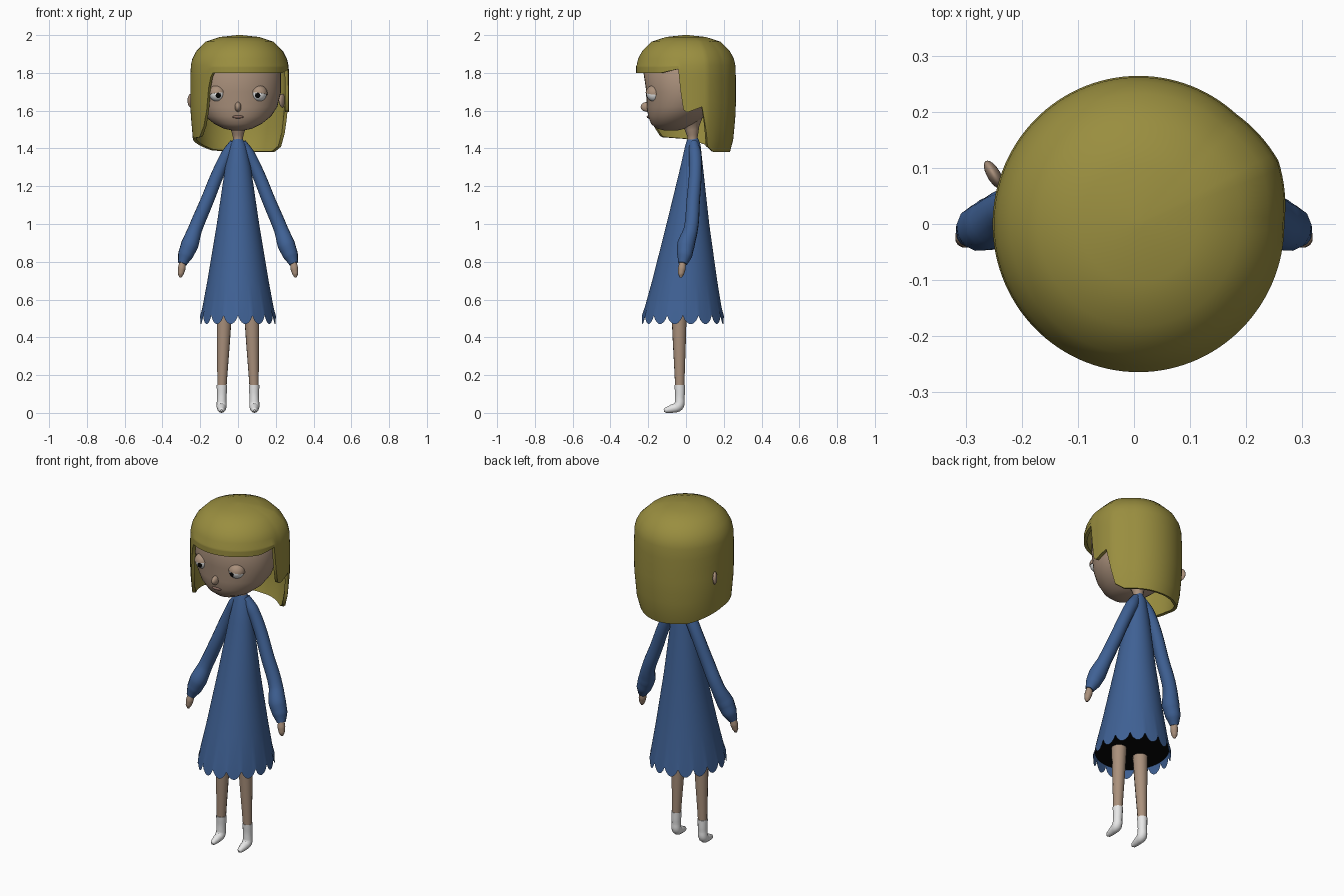
import bpy, bmesh
from math import sin, cos, pi, radians, degrees
from mathutils import Vector, Matrix

if "Cube" in bpy.data.objects:
    bpy.data.objects.remove(bpy.data.objects["Cube"])


def material(name, r, g, b):
    m = bpy.data.materials.new(name)
    m.use_nodes = True
    m.diffuse_color = (r, g, b, 1)
    bsdf = m.node_tree.nodes["Principled BSDF"]
    bsdf.inputs["Base Color"].default_value = (r, g, b, 1)
    bsdf.inputs["Roughness"].default_value = 0.8
    return m


HAIR = material("olive blonde", 0.32, 0.27, 0.05)
SKIN = material("skin", 0.40, 0.28, 0.20)
BLUE = material("dress blue", 0.05, 0.12, 0.30)
WHITE = material("white", 0.8, 0.8, 0.8)
BLACK = material("black", 0.002, 0.002, 0.002)
LIPS = material("lips", 0.24, 0.14, 0.11)


def finish(ob, mat, angle=50):
    ob.data.materials.clear()
    ob.data.materials.append(mat)
    bpy.ops.object.select_all(action='DESELECT')
    ob.select_set(True)
    bpy.context.view_layer.objects.active = ob
    for mod in list(ob.modifiers):
        bpy.ops.object.modifier_apply(modifier=mod.name)
    bpy.ops.object.shade_smooth_by_angle(angle=radians(angle))
    return ob


def add_mesh(name, bm):
    me = bpy.data.meshes.new(name)
    bm.to_mesh(me)
    bm.free()
    ob = bpy.data.objects.new(name, me)
    bpy.context.collection.objects.link(ob)
    return ob


def loft(name, rings, mat, caps=(), thickness=0):
    """Skin a stack of closed rings, capping the listed ring indices."""
    bm = bmesh.new()
    rows = [[bm.verts.new(p) for p in ring] for ring in rings]
    n = len(rows[0])
    for a, b in zip(rows, rows[1:]):
        for i in range(n):
            bm.faces.new((a[i], a[(i + 1) % n], b[(i + 1) % n], b[i]))
    for c in caps:
        bm.faces.new(rows[c])
    bmesh.ops.recalc_face_normals(bm, faces=bm.faces)
    ob = add_mesh(name, bm)
    if thickness:
        mod = ob.modifiers.new("thickness", 'SOLIDIFY')
        mod.thickness = thickness
        mod.offset = -1
    return finish(ob, mat)


def ellipse(z, rx, ry, cy=0.0, n=40):
    return [(rx * cos(2 * pi * i / n), cy + ry * sin(2 * pi * i / n), z) for i in range(n)]


def tube(name, points, mat):
    """Rounded limb through (x, y, z, radius) points."""
    cu = bpy.data.curves.new(name, 'CURVE')
    cu.dimensions = '3D'
    cu.bevel_depth = 1
    cu.bevel_resolution = 4
    cu.resolution_u = 5
    cu.use_fill_caps = True
    sp = cu.splines.new('BEZIER')
    sp.bezier_points.add(len(points) - 1)
    for bp, (x, y, z, r) in zip(sp.bezier_points, points):
        bp.co = (x, y, z)
        bp.radius = r
        bp.handle_left_type = bp.handle_right_type = 'AUTO'
    ob = bpy.data.objects.new(name, cu)
    bpy.context.collection.objects.link(ob)
    bpy.ops.object.select_all(action='DESELECT')
    ob.select_set(True)
    bpy.context.view_layer.objects.active = ob
    bpy.ops.object.convert(target='MESH')
    return finish(bpy.context.object, mat)


def ball(name, centre, radii, mat, rot=None, cut=None):
    """Ellipsoid, optionally keeping only the side the cut normal points to."""
    bm = bmesh.new()
    bmesh.ops.create_uvsphere(bm, u_segments=24, v_segments=16, radius=1)
    if cut:
        bmesh.ops.bisect_plane(bm, geom=bm.verts[:] + bm.edges[:] + bm.faces[:],
                               plane_co=(0, 0, 0), plane_no=cut, clear_inner=True)
        rim = [e for e in bm.edges if e.is_boundary]
        bmesh.ops.contextual_create(bm, geom=rim)
    m = Matrix.Translation(centre) @ (rot or Matrix()) @ Matrix.Diagonal((*radii, 1))
    bmesh.ops.transform(bm, matrix=m, verts=bm.verts)
    return finish(add_mesh(name, bm), mat)


def interp(table, x):
    for (x0, v0), (x1, v1) in zip(table, table[1:]):
        if x <= x1:
            return v0 + (v1 - v0) * max(0, x - x0) / (x1 - x0)
    return table[-1][1]


# Hair: domed shell whose lower edge height follows the angle around the head
HEM = [(-90, 1.80), (-30, 1.80), (-9, 1.82), (-4, 1.61), (1, 1.59), (18, 1.62),
       (27, 1.41), (38, 1.38), (90, 1.38), (130, 1.39), (155, 1.42), (180, 1.45),
       (212, 1.46), (222, 1.52), (228, 1.60), (232, 1.76), (237, 1.80), (270, 1.80)]
DOME = [(0.04, 2.0), (0.4, 1.99), (0.69, 1.965), (0.88, 1.915), (0.96, 1.875), (0.99, 1.84)]
TAPER = [(1.38, 0.88), (1.45, 0.95), (1.6, 1.0), (2.0, 1.0)]
ANGLES = [-90 + 3 * i for i in range(120)]


def hair_point(a, f, z):
    f *= 1 + 0.05 * max(0, 1 - abs(a - 24) / 24)
    return (0.008 + 0.26 * f * cos(radians(a)), 0.264 * f * sin(radians(a)), z)


rings = [[hair_point(a, f, z) for a in ANGLES] for f, z in DOME]
for k in range(1, 8):
    row = []
    for a in ANGLES:
        z = 1.84 + (interp(HEM, a) - 1.84) * k / 7
        row.append(hair_point(a, interp(TAPER, z), z))
    rings.append(row)
loft("hair", rings, HAIR, caps=(0,), thickness=0.018)

# Head, neck, nose and mouth
HEAD = [(1.495, 0.03, 0.035, -0.08), (1.505, 0.075, 0.075, -0.08), (1.53, 0.125, 0.115, -0.07),
        (1.57, 0.175, 0.15, -0.05), (1.62, 0.208, 0.178, -0.03), (1.70, 0.228, 0.195, -0.015),
        (1.80, 0.228, 0.215, -0.01), (1.88, 0.19, 0.19, 0), (1.93, 0.1, 0.1, 0)]
loft("head", [ellipse(*row) for row in HEAD], SKIN, caps=(0, -1))
tube("neck", [(0, 0.035, 1.40, 0.026), (0, 0.035, 1.46, 0.027), (0, 0.03, 1.51, 0.04),
              (0, 0.02, 1.58, 0.08)], SKIN)
ball("nose", (0, -0.205, 1.62), (0.017, 0.035, 0.026), SKIN)
ball("mouth", (0, -0.198, 1.567), (0.03, 0.01, 0.008), LIPS)

# Dress with scalloped hem and dark underside
DRESS = [(1.455, 0.022, 0.026, 0.037), (1.42, 0.042, 0.04, 0.037), (1.30, 0.068, 0.06, 0.03),
         (1.0, 0.112, 0.113, 0.01), (0.7, 0.162, 0.172, -0.007), (0.56, 0.188, 0.203, -0.015)]
rings = [ellipse(*row, n=128) for row in DRESS]
hem = []
for i, (x, y, z) in enumerate(ellipse(0, 0.2, 0.217, -0.017, n=128)):
    hem.append((x, y, 0.515 - 0.045 * abs(sin(pi * i / 8)) ** 0.7))
rings.append(hem)
loft("dress", rings, BLUE, caps=(0,))
loft("dress_underside", [ellipse(0.525, 0.19, 0.205, -0.016), ellipse(0.52, 0.191, 0.206, -0.016)],
     BLACK, caps=(0, 1))

# Paired parts
for s, side in ((1, "left"), (-1, "right")):
    tube(side + "_sleeve", [(s * 0.02, 0.04, 1.43, 0.024), (s * 0.055, 0.048, 1.37, 0.034),
                            (s * 0.10, 0.05, 1.28, 0.034), (s * 0.165, 0.038, 1.12, 0.036),
                            (s * 0.228, 0.025, 0.97, 0.038), (s * 0.256, 0.0, 0.89, 0.047),
                            (s * 0.278, -0.008, 0.835, 0.041), (s * 0.295, -0.018, 0.79, 0.024)],
         BLUE)
    tube(side + "_hand", [(s * 0.292, -0.016, 0.81, 0.016), (s * 0.298, -0.022, 0.765, 0.021),
                          (s * 0.303, -0.026, 0.735, 0.016), (s * 0.305, -0.027, 0.717, 0.006)],
         SKIN)
    tube(side + "_leg", [(s * 0.072, -0.037, 0.6, 0.044), (s * 0.075, -0.036, 0.45, 0.038),
                         (s * 0.085, -0.033, 0.14, 0.025)], SKIN)
    tube(side + "_sock", [(s * 0.085, -0.033, 0.147, 0.028), (s * 0.086, -0.033, 0.08, 0.025),
                          (s * 0.087, -0.04, 0.036, 0.027), (s * 0.087, -0.075, 0.022, 0.022),
                          (s * 0.087, -0.108, 0.014, 0.014), (s * 0.087, -0.117, 0.012, 0.006)],
         WHITE)
    ball(side + "_ear", (s * 0.242 - 0.008, 0.088, 1.653), (0.012, 0.028, 0.036), SKIN,
         Matrix.Rotation(-s * radians(30), 4, 'Z'))

    # Eye: white ball, drooping upper lid, small dark pupil
    eye = Vector((s * 0.11, -0.168, 1.69))
    ball(side + "_eye", eye, (0.042,) * 3, WHITE)
    ball(side + "_eyelid", eye, (0.046,) * 3, SKIN, cut=(s * 0.12, 0.1, 1))
    look = Vector((-s * 0.15, -1, -0.25)).normalized()
    ball(side + "_pupil", eye + look * 0.041, (0.014, 0.014, 0.004), BLACK,
         look.to_track_quat('Z', 'Y').to_matrix().to_4x4())
